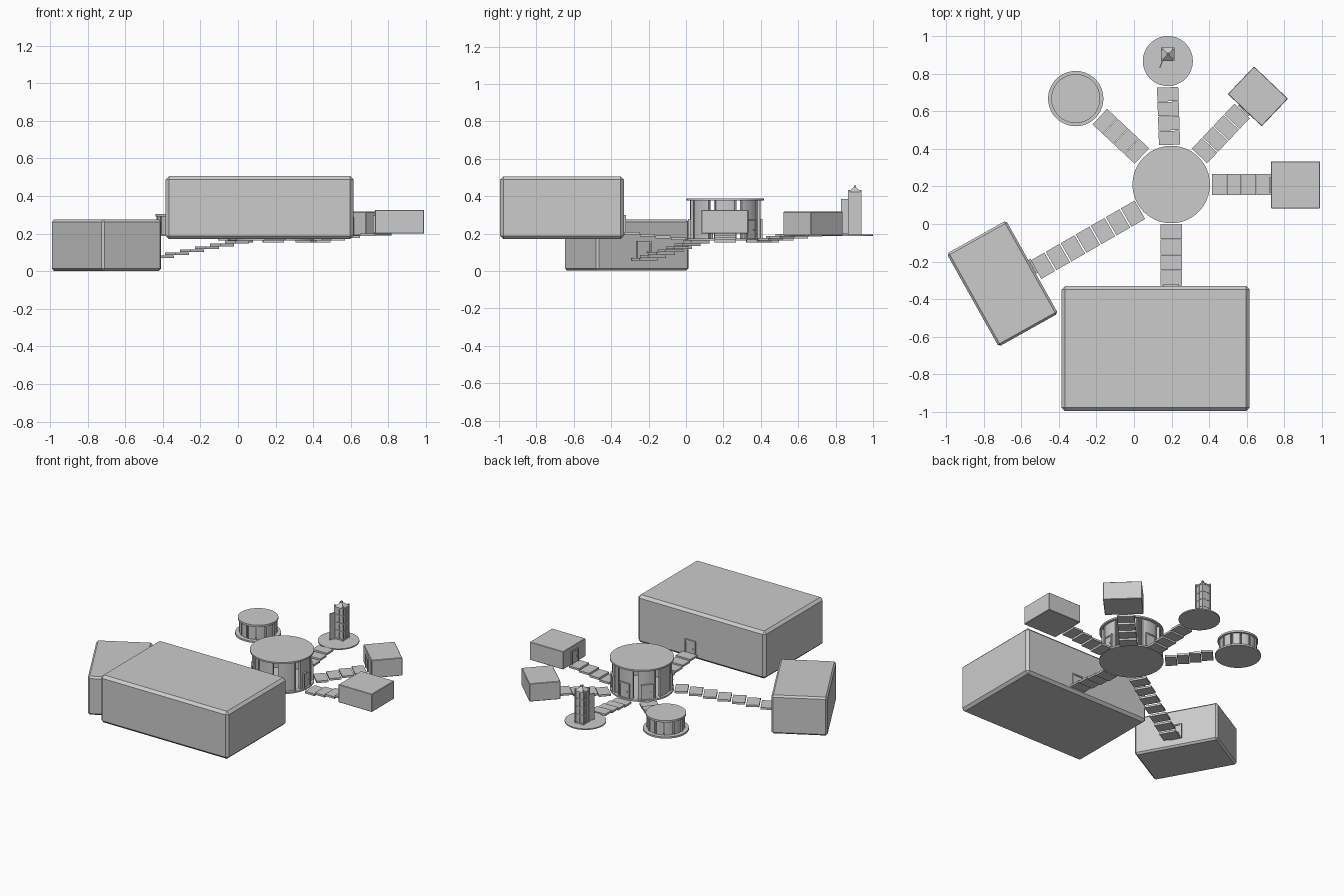
import bpy, bmesh
from math import sin, cos, radians, atan2, pi
from mathutils import Vector

if "Cube" in bpy.data.objects:
    bpy.data.objects.remove(bpy.data.objects["Cube"])


def finish(name, bm, loc=(0, 0, 0), rot=0, bevel=0):
    bmesh.ops.recalc_face_normals(bm, faces=bm.faces)
    me = bpy.data.meshes.new(name)
    bm.to_mesh(me)
    bm.free()
    ob = bpy.data.objects.new(name, me)
    bpy.context.collection.objects.link(ob)
    ob.location = loc
    ob.rotation_euler.z = rot
    if bevel:
        m = ob.modifiers.new("edge_chamfer", 'BEVEL')
        m.width, m.segments = bevel, 1
    return ob


def box(name, centre, size, rot=0, bevel=0):
    bm = bmesh.new()
    bmesh.ops.create_cube(bm, size=1)
    bmesh.ops.scale(bm, vec=size, verts=bm.verts)
    return finish(name, bm, centre, rot, bevel)


def disc(name, x, y, r, z0, z1, sides=64):
    bm = bmesh.new()
    bmesh.ops.create_cone(bm, cap_ends=True, segments=sides, radius1=r, radius2=r, depth=z1 - z0)
    return finish(name, bm, (x, y, (z0 + z1) / 2))


def arc_panel(name, x, y, r0, r1, mid, half, z0, z1, n=6):
    """Curved upright wall piece around a centre."""
    bm = bmesh.new()
    ang = [radians(mid - half + 2 * half * i / n) for i in range(n + 1)]
    pts = [(r1 * cos(a), r1 * sin(a)) for a in ang] + [(r0 * cos(a), r0 * sin(a)) for a in reversed(ang)]
    face = bm.faces.new([bm.verts.new((px, py, z0)) for px, py in pts])
    ext = bmesh.ops.extrude_face_region(bm, geom=[face])
    top = [v for v in ext['geom'] if isinstance(v, bmesh.types.BMVert)]
    bmesh.ops.translate(bm, vec=(0, 0, z1 - z0), verts=top)
    return finish(name, bm, (x, y, 0))


def stairs(name, first, last, count, length, width=0.113, thick=0.014):
    a, b = Vector(first), Vector(last)
    rot = atan2(b.y - a.y, b.x - a.x)
    for i in range(count):
        p = a.lerp(b, i / (count - 1))
        box(f"{name}_step_{i + 1}", p, (length, width, thick), rot)


def door(name, x, y, z, facing, w=0.075, h=0.1):
    """Framed door standing on a wall; facing is the outward angle in degrees."""
    f = radians(facing)
    out, side = Vector((cos(f), sin(f), 0)), Vector((-sin(f), cos(f), 0))
    base = Vector((x, y, z))
    up = Vector((0, 0, 1))
    for s in (-1, 1):
        box(name + "_jamb", base + side * s * w / 2 + up * h / 2 + out * 0.003, (0.012, 0.009, h), f)
    box(name + "_lintel", base + up * h + out * 0.003, (0.012, w + 0.009, 0.009), f)
    box(name + "_leaf", base + up * h / 2, (0.006, w, h), f)
    box(name + "_handle", base + side * w * 0.3 + up * h * 0.45 + out * 0.006, (0.008, 0.006, 0.006), f)


# Large hall and tilted hall
box("large_hall", (0.115, -0.663, 0.338), (1.0, 0.664, 0.336), 0, 0.018)
door("large_hall_door", 0.197, -0.331, 0.195, 90)
box("angled_hall", (-0.70, -0.317, 0.138), (0.567, 0.362, 0.272), radians(-60.8), 0.012)
door("angled_hall_door", -0.538, -0.226, 0.055, 29.2)

# Small rooms
box("east_room", (0.859, 0.208, 0.263), (0.262, 0.25, 0.127), 0, 0.003)
door("east_room_door", 0.728, 0.208, 0.203, 180, 0.07, 0.09)
box("northeast_room", (0.659, 0.679, 0.253), (0.249, 0.203, 0.127), radians(-43.5), 0.003)
door("northeast_room_door", 0.588, 0.607, 0.193, 226.5, 0.07, 0.09)

# Round hub: floor, roof, eight wall panels with slim edge posts
HX, HY = 0.198, 0.21
disc("hub_floor", HX, HY, 0.206, 0.163, 0.174)
disc("hub_roof", HX, HY, 0.206, 0.376, 0.387)
for k in range(8):
    arc_panel("hub_wall", HX, HY, 0.178, 0.188, 45 * k, 16, 0.174, 0.376)
    for s in (-1, 1):
        arc_panel("hub_post", HX, HY, 0.174, 0.194, 45 * k + s * 16.5, 1.2, 0.174, 0.376, 1)
for a in (0, 45, 90, 135, 212, 270):
    f = radians(a)
    door("hub_door", HX + 0.19 * cos(f), HY + 0.19 * sin(f), 0.174, a, 0.07, 0.1)

# Round pavilion
PX, PY = -0.31, 0.667
disc("pavilion_floor", PX, PY, 0.147, 0.186, 0.198)
disc("pavilion_roof", PX, PY, 0.13, 0.292, 0.305)
for k in range(12):
    arc_panel("pavilion_wall", PX, PY, 0.11, 0.118, 30 * k + 15, 12, 0.198, 0.292)
    arc_panel("pavilion_post", PX, PY, 0.112, 0.123, 30 * k + 2.5, 1.5, 0.198, 0.292, 1)

# Tower on its round plinth
TX, TY = 0.18, 0.903
disc("tower_plinth", 0.18, 0.867, 0.133, 0.186, 0.194)
box("tower_body", (TX, TY, 0.309), (0.062, 0.062, 0.23))
for sx in (-1, 1):
    for sy in (-1, 1):
        box("tower_corner_post", (TX + sx * 0.031, TY + sy * 0.031, 0.314), (0.01, 0.01, 0.24))
for z in (0.2, 0.255, 0.31, 0.365, 0.418):
    box("tower_band", (TX, TY, z), (0.068, 0.068, 0.009))
for k in range(4):
    f = k * pi / 2
    box("tower_rib", (TX + 0.032 * cos(f), TY + 0.032 * sin(f), 0.309), (0.006, 0.006, 0.22), f)
bm = bmesh.new()
bmesh.ops.create_cone(bm, cap_ends=True, segments=4, radius1=0.05, radius2=0.008, depth=0.025)
finish("tower_roof", bm, (TX, TY, 0.435), pi / 4)
box("tower_finial", (TX, TY, 0.451), (0.01, 0.01, 0.012))
box("tower_open_door", (0.144, 0.848, 0.291), (0.006, 0.038, 0.186), radians(-20))

# Stepping-slab stairs linking the hub to every room
stairs("south_stair", (HX, -0.04, 0.172), (HX, -0.288, 0.2), 4, 0.08)
stairs("southwest_stair", (-0.005, 0.055, 0.155), (-0.485, -0.222, 0.062), 7, 0.084)
stairs("northwest_stair", (0.015, 0.387, 0.16), (-0.155, 0.546, 0.19), 4, 0.074)
stairs("north_stair", (0.188, 0.458, 0.16), (0.18, 0.69, 0.19), 4, 0.074)
stairs("northeast_stair", (0.375, 0.39, 0.16), (0.548, 0.573, 0.19), 4, 0.078)
stairs("east_stair", (0.453, HY, 0.16), (0.69, HY, 0.194), 4, 0.076)
